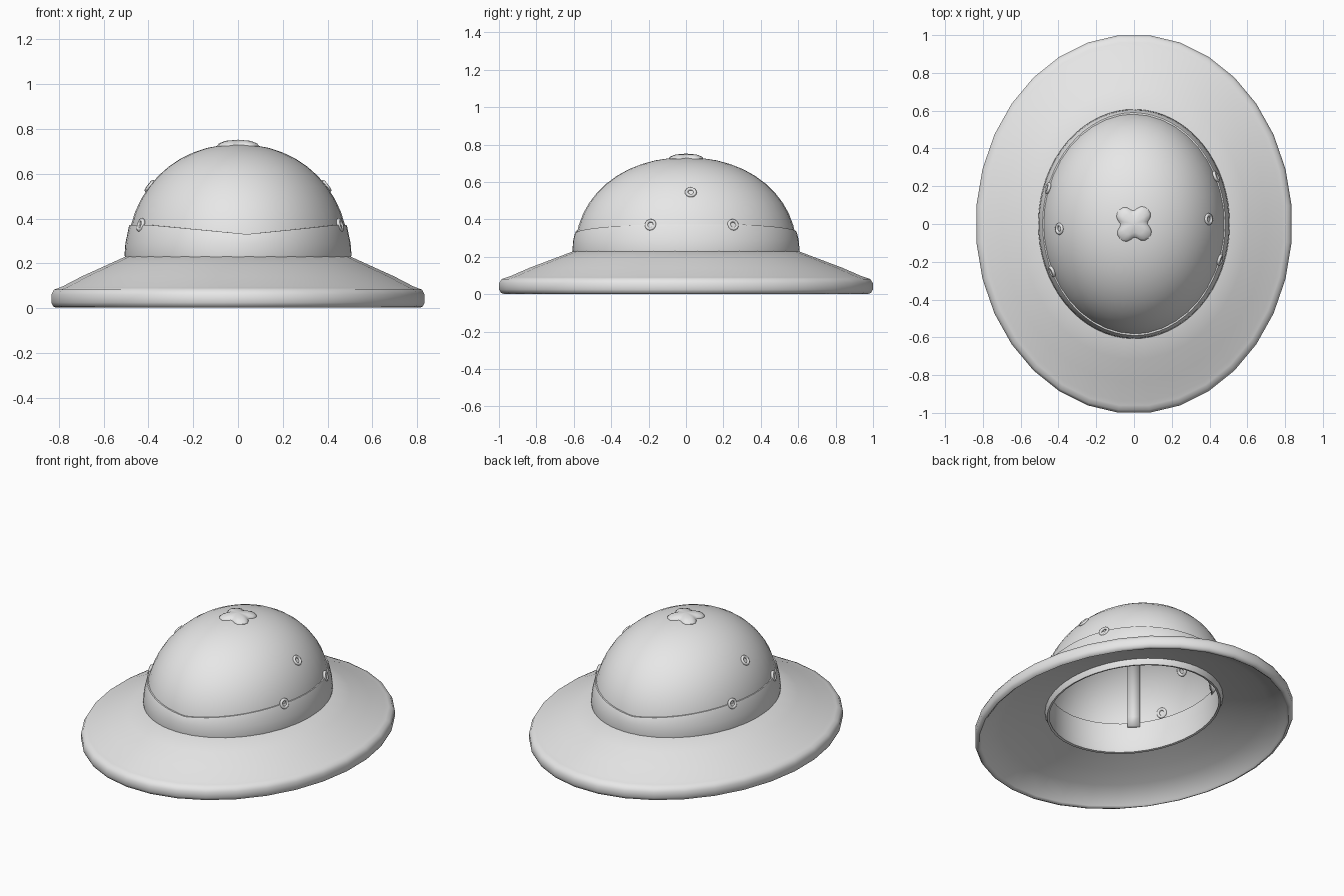
import bpy
import bmesh
from math import pi, sin, cos, atan2, radians
from mathutils import Vector

if "Cube" in bpy.data.objects:
    bpy.data.objects.remove(bpy.data.objects["Cube"])

STRETCH = 1.198          # every horizontal ring is this much longer front to back
BASE_Z, DOME_R, DOME_H, POWER = 0.23, 0.495, 0.502, 2.1
TWIST = 0.08             # slight turn of the band points

grey = bpy.data.materials.new("plain_grey")
grey.use_nodes = True
grey.diffuse_color = (0.8, 0.8, 0.8, 1)
grey.node_tree.nodes["Principled BSDF"].inputs["Base Color"].default_value = (0.8, 0.8, 0.8, 1)


def dome_radius(z):
    h = min(max((z - BASE_Z) / DOME_H, 0), 1)
    return DOME_R * (1 - h ** POWER) ** (1 / POWER)


def dome_arc(steps, inset=0.0):
    """Radius and height pairs from the rim to the apex."""
    pts = []
    for i in range(steps + 1):
        a = pi / 2 * i / steps
        r = (DOME_R - inset) * max(cos(a), 0) ** (2 / POWER) if i < steps else 0
        pts.append((r, BASE_Z + (DOME_H - inset) * sin(a) ** (2 / POWER)))
    return pts


def finish(name, bm, angle=40):
    bmesh.ops.remove_doubles(bm, verts=bm.verts, dist=1e-5)
    bmesh.ops.recalc_face_normals(bm, faces=bm.faces)
    mesh = bpy.data.meshes.new(name)
    bm.to_mesh(mesh)
    bm.free()
    mesh.materials.append(grey)
    obj = bpy.data.objects.new(name, mesh)
    bpy.context.collection.objects.link(obj)
    bpy.ops.object.select_all(action="DESELECT")
    obj.select_set(True)
    bpy.context.view_layer.objects.active = obj
    bpy.ops.object.shade_smooth_by_angle(angle=radians(angle))
    return obj


def lathe(name, profile, segments=32, phase=0.0, angle=40):
    """Oval lathe; profile(angle) gives a closed loop of radius and height pairs."""
    bm = bmesh.new()
    rings = []
    for s in range(segments):
        a = phase + 2 * pi * s / segments
        rings.append([bm.verts.new((r * cos(a), STRETCH * r * sin(a), z)) for r, z in profile(a)])
    count = len(rings[0])
    for s, ring in enumerate(rings):
        nxt = rings[(s + 1) % segments]
        for j in range(count):
            k = (j + 1) % count
            bm.faces.new((ring[j], nxt[j], nxt[k], ring[k]))
    return finish(name, bm, angle)


# Crown: outer and inner shell
shell = dome_arc(12) + dome_arc(12, 0.02)[::-1]
lathe("crown", lambda a: shell, 40)

# Padded brim with a rolled rim
brim = [(0.465, 0.23), (0.505, 0.23), (0.60, 0.187), (0.70, 0.142), (0.785, 0.098), (0.805, 0.09),
        (0.826, 0.082), (0.838, 0.06), (0.838, 0.025), (0.83, 0.008), (0.817, 0.002), (0.805, 0.012),
        (0.79, 0.034), (0.70, 0.082), (0.60, 0.12), (0.50, 0.155), (0.465, 0.165)]
lathe("brim", lambda a: brim, 32, pi / 32, 60)


# Hat band: its top edge dips to a point at front and back
def band_profile(a):
    off = abs((a - TWIST) % pi - pi / 2)
    top = 0.372 - 0.042 * max(0, 1 - off / 1.1) ** 1.3
    r = dome_radius(top)
    return [(0.485, 0.215), (0.505, 0.225), (0.507, 0.24), (0.503, 0.29),
            (r + 0.009, top - 0.006), (r + 0.006, top), (r - 0.005, top)]


lathe("hat_band", band_profile, 64, pi / 2 + TWIST)

# Inner headband, hanging a little below the opening
headband = [(0.445, 0.133), (0.457, 0.13), (0.468, 0.16), (0.468, 0.25),
            (0.46, 0.32), (0.45, 0.325), (0.452, 0.25), (0.452, 0.16)]
lathe("headband", lambda a: headband, 40)


# Crossed straps under the dome
def strap(name, angle, width=0.07):
    arc = dome_arc(12, 0.045)[1:]
    path = [(r, z) for r, z in arc] + [(-r, z) for r, z in arc[-2::-1]]
    along = Vector((cos(angle), STRETCH * sin(angle), 0))
    side = Vector((-along.y, along.x, 0)).normalized() * width / 2
    bm = bmesh.new()
    rows = []
    for r, z in path:
        p = along * r + Vector((0, 0, z))
        rows.append((bm.verts.new(p + side), bm.verts.new(p - side)))
    for (a, b), (c, d) in zip(rows, rows[1:]):
        bm.faces.new((a, b, d, c))
    obj = finish(name, bm)
    mod = obj.modifiers.new("thickness", "SOLIDIFY")
    mod.thickness = 0.012
    mod.offset = 0


strap("inner_strap_a", radians(45))
strap("inner_strap_b", radians(155))

# Four-lobed button on top
bm = bmesh.new()
levels = [(1.0, 0.712), (1.0, 0.725), (0.9, 0.736), (0.6, 0.747), (0.0, 0.752)]
rings = []
for scale, z in levels:
    ring = []
    for s in range(32):
        a = 2 * pi * s / 32
        r = scale * (0.107 - 0.035 * cos(2 * (a - 0.05)) ** 4)
        ring.append(bm.verts.new((r * cos(a), r * sin(a), z)))
    rings.append(ring)
for low, high in zip(rings, rings[1:]):
    for s in range(32):
        t = (s + 1) % 32
        bm.faces.new((low[s], low[t], high[t], high[s]))
finish("top_button", bm)


# Vent eyelets: one ring outside and one inside the crown
def eyelet(name, x, y, z, lift):
    a = atan2(y / STRETCH, x)
    r = dome_radius(z)
    p = Vector((r * cos(a), STRETCH * r * sin(a), z))
    h = (z - BASE_Z) / DOME_H
    n = Vector((cos(a) * (r / DOME_R) ** (POWER - 1) / DOME_R,
                sin(a) * (r / DOME_R) ** (POWER - 1) / (DOME_R * STRETCH),
                h ** (POWER - 1) / DOME_H)).normalized()
    for where, depth in (("outer", lift), ("inner", -0.022)):
        bpy.ops.mesh.primitive_torus_add(
            location=p + n * depth, rotation=n.to_track_quat("Z", "Y").to_euler(),
            major_radius=0.023, minor_radius=0.009, major_segments=16, minor_segments=8)
        obj = bpy.context.object
        obj.name = name + "_" + where
        obj.data.materials.append(grey)
        bpy.ops.object.shade_smooth_by_angle(angle=radians(60))


for label, sign in (("left", 1), ("right", -1)):
    eyelet(label + "_upper_eyelet", 0.385 * sign, 0.025 * sign, 0.545, 0)
    eyelet(label + "_eyelet_a", 0.43 * sign, 0.25 * sign, 0.37, 0.004)
    eyelet(label + "_eyelet_b", 0.455 * sign, -0.19 * sign, 0.37, 0.004)
